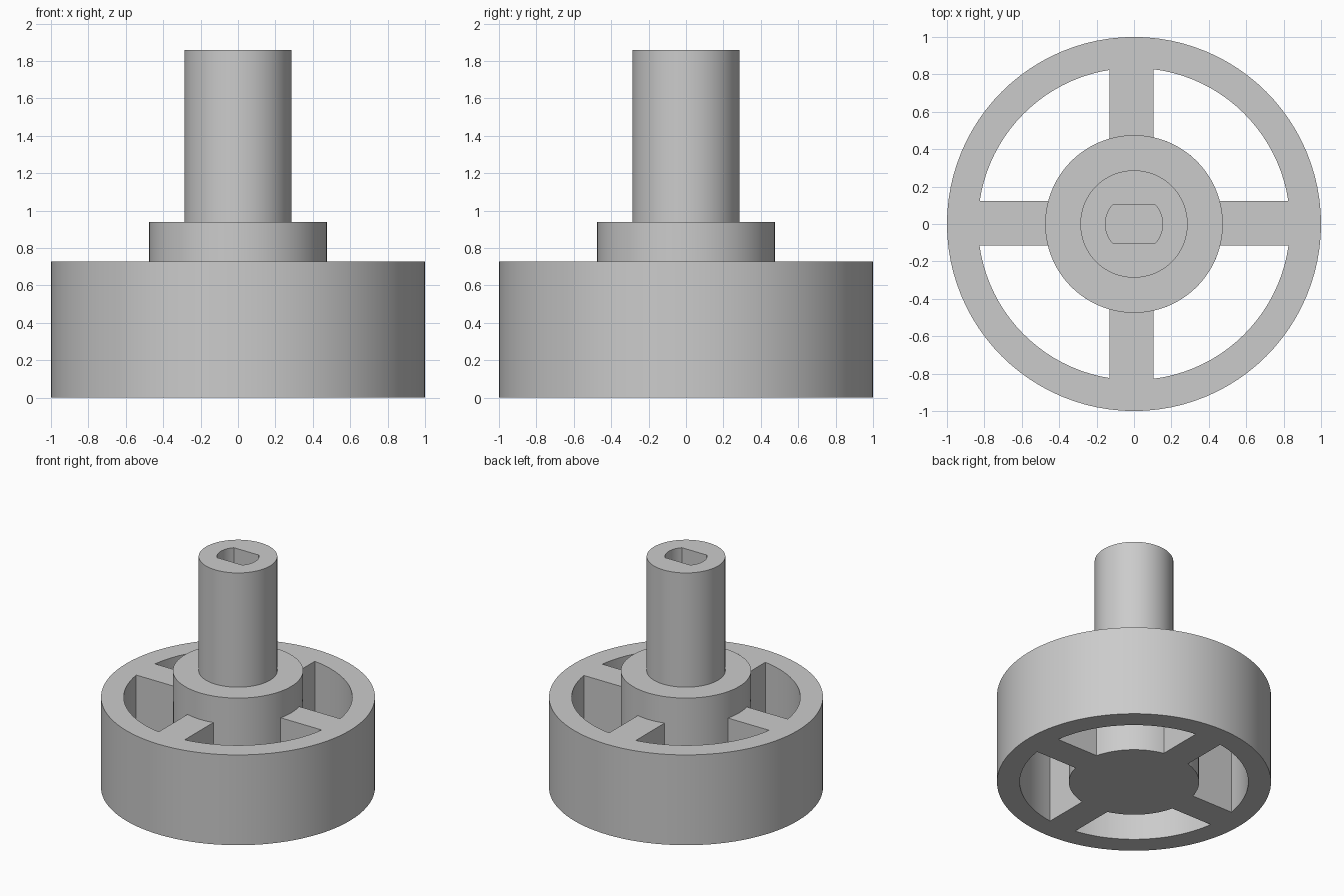
import bpy, bmesh
from math import asin, cos, sin, tau, pi, radians

if "Cube" in bpy.data.objects:
    bpy.data.objects.remove(bpy.data.objects["Cube"])

RIM_TOP, COLLAR_TOP, SHAFT_TOP = 0.727, 0.94, 1.86
R_RIM, R_INNER, R_HUB, R_SHAFT = 1.0, 0.834, 0.475, 0.287
SEGMENTS = 96

grey = bpy.data.materials.new("plain grey")
grey.use_nodes = True
colour = (0.6, 0.6, 0.6, 1)
grey.diffuse_color = colour
grey.node_tree.nodes["Principled BSDF"].inputs["Base Color"].default_value = colour


def arc(radius, start, end, steps):
    return [(radius * cos(start + (end - start) * i / steps),
             radius * sin(start + (end - start) * i / steps)) for i in range(steps + 1)]


def make_object(name, bm):
    bmesh.ops.recalc_face_normals(bm, faces=bm.faces)
    mesh = bpy.data.meshes.new(name)
    bm.to_mesh(mesh)
    bm.free()
    mesh.materials.append(grey)
    obj = bpy.data.objects.new(name, mesh)
    bpy.context.collection.objects.link(obj)
    return obj


def prism(name, outlines, bottom, top):
    """Extrude one or more closed outlines upward."""
    bm = bmesh.new()
    for outline in outlines:
        face = bm.faces.new([bm.verts.new((x, y, bottom)) for x, y in outline])
        new = bmesh.ops.extrude_face_region(bm, geom=[face])["geom"]
        verts = [v for v in new if isinstance(v, bmesh.types.BMVert)]
        bmesh.ops.translate(bm, verts=verts, vec=(0, 0, top - bottom))
    return make_object(name, bm)


def lathe(name, profile):
    """Closed solid of revolution with flat end caps."""
    bm = bmesh.new()
    rings = [[bm.verts.new((x, y, z)) for x, y in arc(r, 0, tau, SEGMENTS)[:-1]]
             for r, z in profile]
    for low, high in zip(rings, rings[1:]):
        for i in range(SEGMENTS):
            j = (i + 1) % SEGMENTS
            bm.faces.new((low[i], low[j], high[j], high[i]))
    bm.faces.new(rings[0])
    bm.faces.new(rings[-1])
    return make_object(name, bm)


def cut(target, cutter):
    cutter.hide_render = True
    mod = target.modifiers.new("cut", 'BOOLEAN')
    mod.operation, mod.solver, mod.object = 'DIFFERENCE', 'EXACT', cutter
    activate(target)
    bpy.ops.object.modifier_apply(modifier=mod.name)
    bpy.data.objects.remove(cutter)


def activate(obj):
    bpy.ops.object.select_all(action='DESELECT')
    obj.select_set(True)
    bpy.context.view_layer.objects.active = obj


# Spoked wheel: a disc with four pockets between slightly offset spokes
spoke_sides = {"+x": 0.105, "-x": -0.13, "+y": 0.122, "-y": -0.115}


def pocket(sx, sy):
    side_x = abs(spoke_sides["+x" if sx > 0 else "-x"])
    side_y = abs(spoke_sides["+y" if sy > 0 else "-y"])
    outer = arc(R_INNER, asin(side_y / R_INNER), pi / 2 - asin(side_x / R_INNER), 20)
    inner = arc(R_HUB, pi / 2 - asin(side_x / R_HUB), asin(side_y / R_HUB), 14)
    return [(sx * x, sy * y) for x, y in outer + inner]


wheel = lathe("spoked_wheel", [(R_RIM, 0), (R_RIM, RIM_TOP)])
pockets = [pocket(sx, sy) for sx in (1, -1) for sy in (1, -1)]
cut(wheel, prism("pocket_cutter", pockets, -0.1, RIM_TOP + 0.1))

# Collar and shaft, turned as one piece
stem = lathe("collar_and_shaft", [(R_HUB, RIM_TOP), (R_HUB, COLLAR_TOP),
                                  (R_SHAFT, COLLAR_TOP), (R_SHAFT, SHAFT_TOP)])

# Blind bore with two flats
R_BORE, FLAT = 0.153, 0.105
half = asin(FLAT / R_BORE)
bore = arc(R_BORE, -half, half, 14) + arc(R_BORE, pi - half, pi + half, 14)
cut(stem, prism("bore_cutter", [bore], COLLAR_TOP + 0.02, SHAFT_TOP + 0.1))

for part in (wheel, stem):
    activate(part)
    bpy.ops.object.shade_smooth_by_angle(angle=radians(30))
